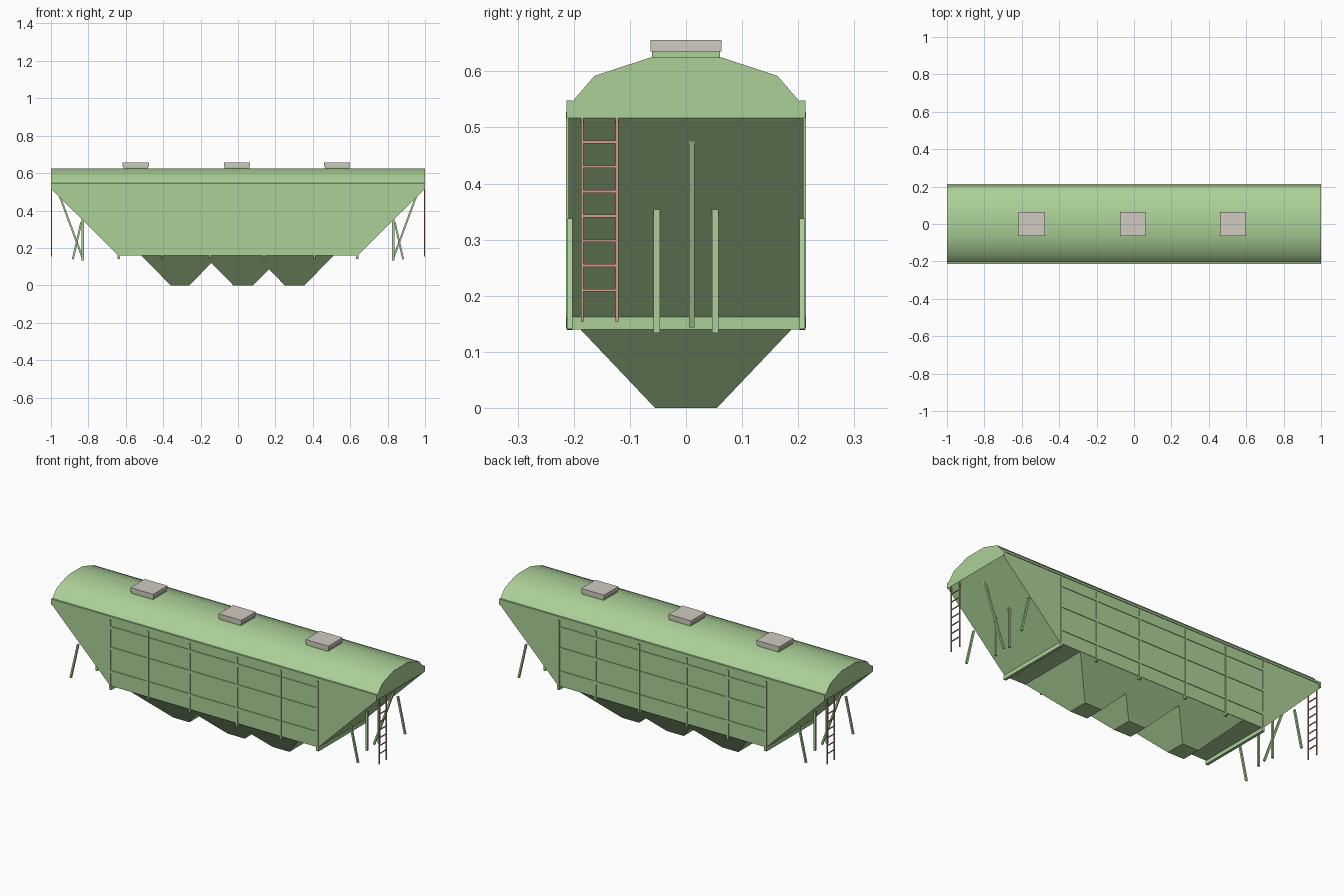
import bpy, bmesh, math
from mathutils import Vector, Matrix

if "Cube" in bpy.data.objects:
    bpy.data.objects.remove(bpy.data.objects["Cube"])


def material(name, rgb):
    m = bpy.data.materials.new(name)
    m.diffuse_color = (*rgb, 1)
    m.use_nodes = True
    m.node_tree.nodes["Principled BSDF"].inputs["Base Color"].default_value = m.diffuse_color
    return m


GREEN = material("green_paint", (0.41, 0.63, 0.31))
GREY = material("hatch_grey", (0.63, 0.59, 0.53))
RUST = material("ladder_rust", (0.65, 0.32, 0.27))


def finish(name, bm, mat):
    bmesh.ops.recalc_face_normals(bm, faces=bm.faces)
    me = bpy.data.meshes.new(name)
    bm.to_mesh(me)
    bm.free()
    me.materials.append(mat)
    ob = bpy.data.objects.new(name, me)
    bpy.context.collection.objects.link(ob)
    return ob


def add_box(bm, x0, x1, y0, y1, z0, z1):
    mat = Matrix.Translation(((x0 + x1) / 2, (y0 + y1) / 2, (z0 + z1) / 2))
    bmesh.ops.create_cube(bm, size=1, matrix=mat @ Matrix.Diagonal((x1 - x0, y1 - y0, z1 - z0, 1)))


def loft(bm, ring_a, ring_b):
    a = [bm.verts.new(p) for p in ring_a]
    b = [bm.verts.new(p) for p in ring_b]
    bm.faces.new(a)
    bm.faces.new(b)
    for i in range(len(a)):
        j = (i + 1) % len(a)
        bm.faces.new((a[i], a[j], b[j], b[i]))


def add_strut(bm, p, q, w):
    # square bar between two points in the xz plane
    p, q = Vector(p), Vector(q)
    d = (q - p).normalized()
    u, v = Vector((0, w / 2, 0)), Vector((d.z, 0, -d.x)) * (w / 2)
    ring = (u + v, u - v, -u - v, -u + v)
    loft(bm, [p + r for r in ring], [q + r for r in ring])


def both_ends(bm):
    # repeat everything turned half round for the other end
    geo = bmesh.ops.duplicate(bm, geom=bm.verts[:] + bm.edges[:] + bm.faces[:])["geom"]
    bmesh.ops.rotate(bm, verts=[g for g in geo if isinstance(g, bmesh.types.BMVert)],
                     cent=(0, 0, 0), matrix=Matrix.Rotation(math.pi, 3, 'Z'))


W = 0.209

# body with sloping end sheets
bm = bmesh.new()
side = [(-1, 0.517), (-0.64, 0.16), (0.64, 0.16), (1, 0.517)]
loft(bm, [(x, -W, z) for x, z in side], [(x, W, z) for x, z in side])
finish("body", bm, GREEN)

# curved roof
bm = bmesh.new()
half = [(W, 0.517), (W, 0.547), (0.202, 0.547), (0.163, 0.592), (0.063, 0.625)]
prof = half + [(-y, z) for y, z in reversed(half)]
loft(bm, [(-1, y, z) for y, z in prof], [(1, y, z) for y, z in prof])
roof = finish("roof", bm, GREEN)
bpy.context.view_layer.objects.active = roof
roof.select_set(True)
bpy.ops.object.shade_smooth_by_angle(angle=math.radians(36))

# eave strips and lower end sills
bm = bmesh.new()
for s in (-1, 1):
    ys = sorted((s * 0.203, s * 0.213))
    add_box(bm, -1, 1, *ys, 0.537, 0.548)
    add_box(bm, *sorted((s * 0.63, s * 0.645)), -0.213, 0.213, 0.14, 0.162)
    add_box(bm, *sorted((s * 0.99, s * 1)), -0.213, 0.213, 0.517, 0.547)
finish("eaves_and_sills", bm, GREEN)

# side posts and horizontal rails
bm = bmesh.new()
for s in (-1, 1):
    ys = sorted((s * 0.2, s * 0.2135))
    for x in (-0.64, -0.405, -0.15, 0.14, 0.41, 0.635):
        add_box(bm, x - 0.005, x + 0.005, *ys, 0.143, 0.528)
    for z in (0.485, 0.37, 0.24):
        add_box(bm, -0.64, 0.635, *sorted((s * 0.2, s * 0.2125)), z - 0.008, z + 0.008)
finish("side_ribs", bm, GREEN)

# discharge hoppers
for i, (x0, x1) in enumerate([(-0.36, -0.26), (-0.025, 0.08), (0.25, 0.355)]):
    bm = bmesh.new()

    def ring(g, y, z):
        return [(x0 - g, -y, z), (x1 + g, -y, z), (x1 + g, y, z), (x0 - g, y, z)]
    loft(bm, ring(0, 0.055, 0), ring(0.157, 0.207, 0.16))
    finish(f"hopper_{i + 1}", bm, GREEN)

# roof hatches with coamings
for i, x in enumerate((-0.547, -0.005, 0.53)):
    bm = bmesh.new()
    add_box(bm, x - 0.066, x + 0.066, -0.061, 0.061, 0.62, 0.635)
    finish(f"hatch_coaming_{i + 1}", bm, GREEN)
    bm = bmesh.new()
    add_box(bm, x - 0.07, x + 0.07, -0.063, 0.063, 0.635, 0.656)
    finish(f"hatch_lid_{i + 1}", bm, GREY)

# end struts
bm = bmesh.new()
add_strut(bm, (0.955, 0.01, 0.482), (0.83, 0.01, 0.145), 0.01)
for s in (-1, 1):
    add_strut(bm, (0.83, s * 0.052, 0.355), (0.83, s * 0.052, 0.134), 0.011)
    add_strut(bm, (0.838, s * 0.207, 0.337), (0.883, s * 0.207, 0.14), 0.01)
both_ends(bm)
finish("end_struts", bm, GREEN)

# end ladders
bm = bmesh.new()
for y in (-0.185, -0.123):
    add_box(bm, 0.994, 1, y - 0.0025, y + 0.0025, 0.153, 0.517)
for i in range(7):
    z = 0.21 + i * 0.044
    add_box(bm, 0.995, 0.999, -0.185, -0.123, z - 0.0025, z + 0.0025)
both_ends(bm)
finish("end_ladders", bm, RUST)
